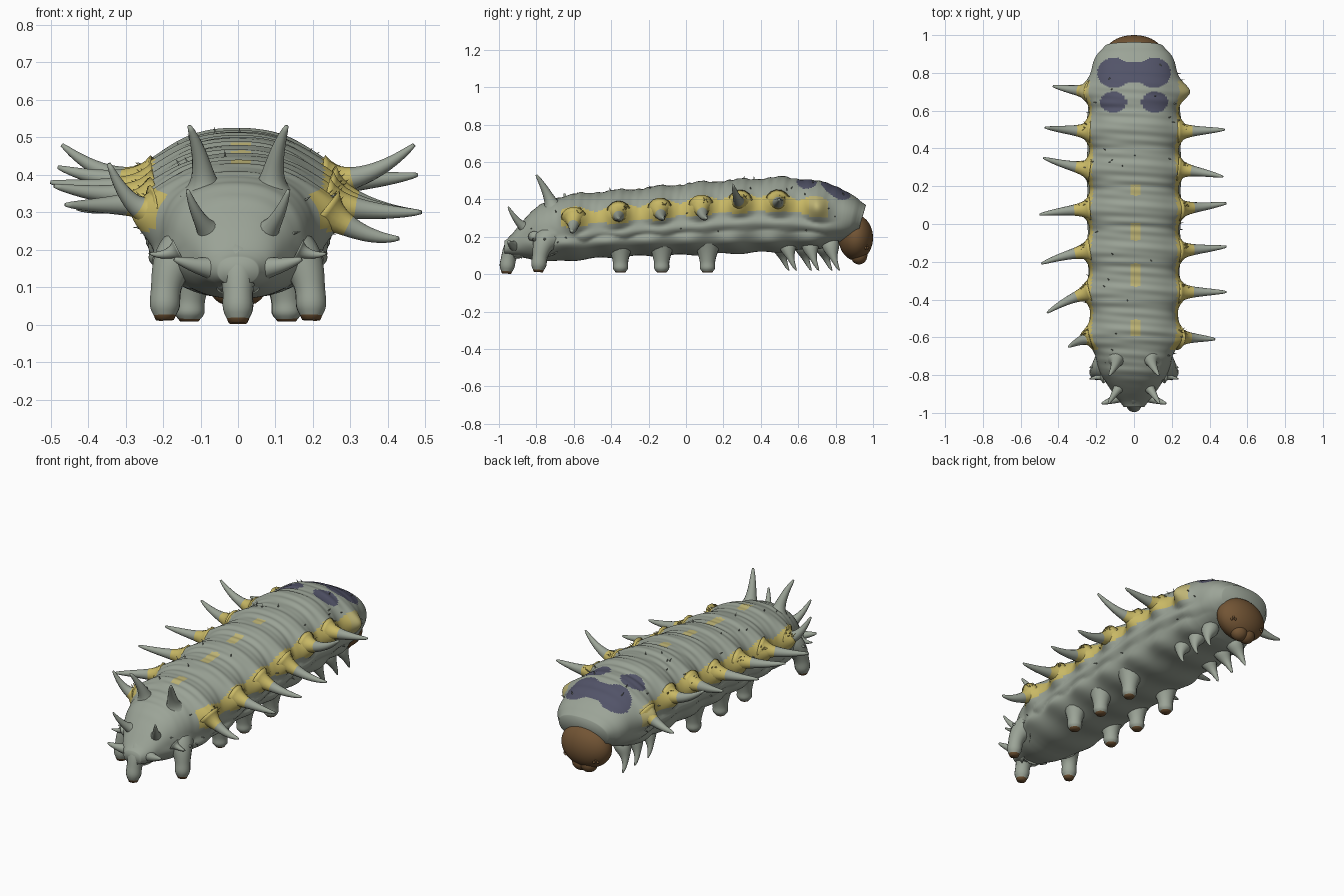
import bpy, bmesh, math, random
from mathutils import Vector

random.seed(4)
if "Cube" in bpy.data.objects:
    bpy.data.objects.remove(bpy.data.objects["Cube"])


def material(name, rgb):
    m = bpy.data.materials.new(name)
    m.use_nodes = True
    m.diffuse_color = (*rgb, 1)
    m.node_tree.nodes["Principled BSDF"].inputs["Base Color"].default_value = (*rgb, 1)
    return m


MATS = [material("sage grey", (.33, .37, .31)), material("soft yellow", (.58, .48, .13)),
        material("slate blue", (.085, .088, .14)), material("chestnut brown", (.17, .09, .035)),
        material("pale yellow", (.52, .46, .18))]
GREY, YELLOW, BLUE, BROWN, PALE = range(5)


def finish(bm, name):
    bmesh.ops.recalc_face_normals(bm, faces=bm.faces)
    for f in bm.faces:
        f.smooth = True
    me = bpy.data.meshes.new(name)
    bm.to_mesh(me)
    bm.free()
    for m in MATS:
        me.materials.append(m)
    ob = bpy.data.objects.new(name, me)
    bpy.context.collection.objects.link(ob)


def loft(bm, rings, color):
    """Skin closed rings and cap both ends; color(face centre, ring index) picks the material."""
    loops = [[bm.verts.new(p) for p in r] for r in rings]
    n = len(loops[0])
    for i, (a, b) in enumerate(zip(loops, loops[1:])):
        for j in range(n):
            k = (j + 1) % n
            f = bm.faces.new((a[j], a[k], b[k], b[j]))
            f.material_index = color(f.calc_center_median(), i)
    for i, loop in ((0, loops[0]), (len(loops), loops[-1])):
        f = bm.faces.new(loop)
        f.material_index = color(f.calc_center_median(), i)


def tube(bm, base, bend, tip, radius, color, steps=16, sides=14):
    """Round tapered tube along a three-point curve, its frame carried along without twist."""
    a, b, c = Vector(base), Vector(bend), Vector(tip)
    heading = b - a
    side = heading.orthogonal().normalized()
    rings = []
    for i in range(steps + 1):
        t = i / steps
        p = a * (1 - t) ** 2 + b * 2 * t * (1 - t) + c * t * t
        turn = (b - a) * (1 - t) + (c - b) * t
        side = (heading.rotation_difference(turn) @ side).normalized()
        heading = turn
        other = heading.normalized().cross(side)
        rings.append([p + (side * math.cos(w) + other * math.sin(w)) * radius(t)
                      for w in (math.tau * j / sides for j in range(sides))])
    loft(bm, rings, lambda p, i: color(i / steps))


def lerp(table, y, col):
    for a, b in zip(table, table[1:]):
        if y <= b[0]:
            t = max(0, (y - a[0]) / (b[0] - a[0]))
            return a[col] + (b[col] - a[col]) * t
    return table[-1][col]


def gauss(d, s):
    return math.exp(-(d / s) ** 2)


# Body outline: y, underside, top, half width
OUTLINE = [(-.97, .11, .17, .04), (-.94, .1, .2, .085), (-.88, .09, .28, .12), (-.8, .075, .36, .17),
           (-.7, .065, .41, .21), (-.55, .08, .435, .235), (-.3, .095, .455, .24),
           (.1, .105, .495, .24), (.5, .12, .52, .24), (.65, .13, .51, .24), (.78, .15, .48, .235),
           (.87, .18, .425, .215), (.92, .2, .385, .18), (.94, .22, .36, .14)]
SEGMENTS = (-.6, -.36, -.14, .08, .29, .49, .7)


def outline(y, col):
    return sum(lerp(OUTLINE, y + d, col) for d in (-.03, -.015, 0, .015, .03)) / 5


def flank(y):
    """Height of the row of side horns."""
    return .305 + .08 * max(0, min(1, (y + .6) / .9)) - .12 * max(0, y - .5)


def skin(y, w):
    lo, hi, hw = (outline(y, c) for c in (1, 2, 3))
    c, s = math.cos(w), math.sin(w)
    mid, hh = (lo + hi) / 2, (hi - lo) / 2
    x = hw * math.copysign(abs(c) ** .85, c)
    z = mid + hh * math.copysign(abs(s) ** .9, s)
    fade = max(0, min(1, (.9 - abs(y)) * 5))
    # Broad segments, with finer wavering creases over the back only
    fold = .005 * math.cos(math.tau * (y - .07) / .217)
    crease = math.sin(y * 88 + 2 * c * c + math.sin(y * 31)) + .6 * math.sin(y * 143 + 3 * c)
    fold += .002 * max(0, s) * crease
    x += c * fold * fade
    z += s * fold * fade
    if abs(c) > .3:
        swell = sum(gauss(y - g, .055) for g in SEGMENTS) * gauss(z - flank(y), .065) * .058
        swell += .03 * gauss(z - .17, .045) * fade * (.6 + .4 * math.cos(math.tau * y / .217))
        swell -= .015 * gauss(z - flank(y) + .11, .03) * fade
        x += math.copysign(swell, c) * min(1, (abs(c) - .3) * 4)
    lean = max(0, (y - .75) / .2)
    return Vector((x, y + lean * (z - mid) * .3, z))


def body_color(p, i):
    x, y, z = p
    if z > .36:
        lobe = ((abs(x) - .105) / .09) ** 2 + ((y - .8) / .08) ** 2 < 1
        bridge = abs(x) < .11 and abs(y - .805) < .055
        spot = ((abs(x) - .11) / .07) ** 2 + ((y - .645) / .055) ** 2 < 1
        if lobe or bridge or spot:
            return BLUE
        for mark, size in ((-.55, .045), (-.27, .062), (-.04, .047), (.18, .028)):
            if ((x - .01) / .031) ** 4 + ((y - mark) / size) ** 4 < 1:
                return PALE
    near = max(gauss(y - g, .085) for g in SEGMENTS)
    height = flank(y) - .012 * (1 - near)
    if abs(x) > .15 and -.67 < y < .76 and abs(z - height) < .024 + .034 * near:
        return YELLOW if y < .66 else PALE
    return GREY


bm = bmesh.new()
COUNT, AROUND = 360, 120
loft(bm, [[skin(-.97 + 1.91 * i / COUNT, math.tau * j / AROUND) for j in range(AROUND)]
          for i in range(COUNT + 1)], body_color)
finish(bm, "body")

# Side horns, each with its own sweep
LEFT_TIPS = [(.43, -.61, .23), (.49, -.36, .3), (.49, -.12, .3), (.49, .11, .3),
             (.47, .25, .48), (.48, .5, .4)]
RIGHT_TIPS = [(-.345, -.65, .43), (-.46, -.47, .32), (-.49, -.21, .37), (-.5, .05, .38),
              (-.48, .35, .42), (-.47, .51, .48), (-.43, .73, .31)]


def horn_radius(t):
    return .029 * (1 - t) ** .75 + .034 * math.exp(-8 * t) + .005


def grey(t):
    return GREY


for side, tips in ((1, LEFT_TIPS), (-1, RIGHT_TIPS)):
    bm = bmesh.new()
    for y, tip in zip(SEGMENTS, tips):
        z = flank(y)
        bend = (side * .11 + tip[0] * .52, y * .7 + tip[1] * .3, min(z, tip[2]) - .005)
        tube(bm, (side * .23, y, z), bend, tip, horn_radius,
             lambda t: YELLOW if t < .3 else GREY)
    finish(bm, "left_side_horns" if side > 0 else "right_side_horns")

# Tail horns and small tail spikes
bm = bmesh.new()
for s in (-1, 1):
    tube(bm, (s * .09, -.71, .35), (s * .09, -.74, .44), (s * .13, -.8, .53), horn_radius, grey)
    tube(bm, (s * .07, -.85, .24), (s * .11, -.91, .28), (s * .135, -.95, .36),
         lambda t: horn_radius(t) * .75, grey)
    tube(bm, (s * .04, -.9, .15), (s * .1, -.93, .15), (s * .17, -.95, .175),
         lambda t: horn_radius(t), grey)
    for y in (-.81, -.75):
        tube(bm, (s * .16, y, .2), (s * .2, y, .18), (s * .235, y - .01, .19),
             lambda t: horn_radius(t) * .5, grey)
finish(bm, "tail_horns")


# Stubby legs with swollen hips and brown soles
def leg_radius(t):
    return .036 + .05 * (1 - t) ** 2 + .004 * gauss(t - .85, .1) - .012 * max(0, t - .9) / .1


def sole(t):
    return BROWN if t > .95 else GREY


bm = bmesh.new()
for s in (-1, 1):
    for y in (-.35, -.13, .115):
        tube(bm, (s * .12, y, .18), (s * .13, y, .1), (s * .13, y, .008), leg_radius, sole, 24)
    tube(bm, (s * .14, -.74, .18), (s * .2, -.78, .17), (s * .195, -.79, .012), leg_radius, sole, 24)
tube(bm, (0, -.87, .16), (0, -.95, .17), (0, -.96, .003), leg_radius, sole, 24)
finish(bm, "stubby_legs")

# Hooked front legs with rounded bases
bm = bmesh.new()
for s in (-1, 1):
    for y in (.55, .67, .78):
        y += s * .02
        tube(bm, (s * .09, y - .03, .18), (s * .15, y - .02, .09), (s * .14, y + .02, .02),
             lambda t: .024 * (1 - t) ** .7 + .022 * gauss(t - .15, .3) + .003, grey)
finish(bm, "front_legs")


def ball(bm, centre, size, index, detail=3):
    made = bmesh.ops.create_icosphere(bm, subdivisions=detail, radius=1)["verts"]
    for v in made:
        v.co = Vector(centre) + Vector([a * b for a, b in zip(v.co, size)])
    for f in {f for v in made for f in v.link_faces}:
        f.material_index = index


# Head with jaws and small eye bumps
bm = bmesh.new()
ball(bm, (0, .908, .195), (.15, .092, .122), BROWN, 4)
for s in (-1, 1):
    ball(bm, (s * .025, .925, .1), (.05, .045, .048), BROWN)
    for k in range(3):
        ball(bm, (s * (.09 + .008 * k), .972 - .006 * k, .14 + .012 * (k % 2)), [.008] * 3, BROWN, 1)
finish(bm, "head")


def bristle(bm, p, out, index):
    tube(bm, p - out * .3, p + out * .4, p + out, lambda t: .004 * (1.1 - t), lambda t: index, 2, 5)


# Tufts above the side horns
bm = bmesh.new()
for s in (-1, 1):
    for y in SEGMENTS[:-1]:
        for k in range(6):
            p = skin(y + random.uniform(.01, .04), random.uniform(.35, .5))
            p.x *= s
            out = Vector((s, random.uniform(-1, 1), random.uniform(.2, 1.2))) * .015
            bristle(bm, p, out, YELLOW)
finish(bm, "flank_tufts")

# Fine bristles scattered over the body
bm = bmesh.new()
for i in range(50):
    y, w = random.uniform(-.85, .85), random.uniform(-.5, math.pi + .5)
    out = Vector((math.cos(w), random.uniform(-.4, .4), math.sin(w))) * .018
    bristle(bm, skin(y, w), out, GREY)
finish(bm, "bristles")
